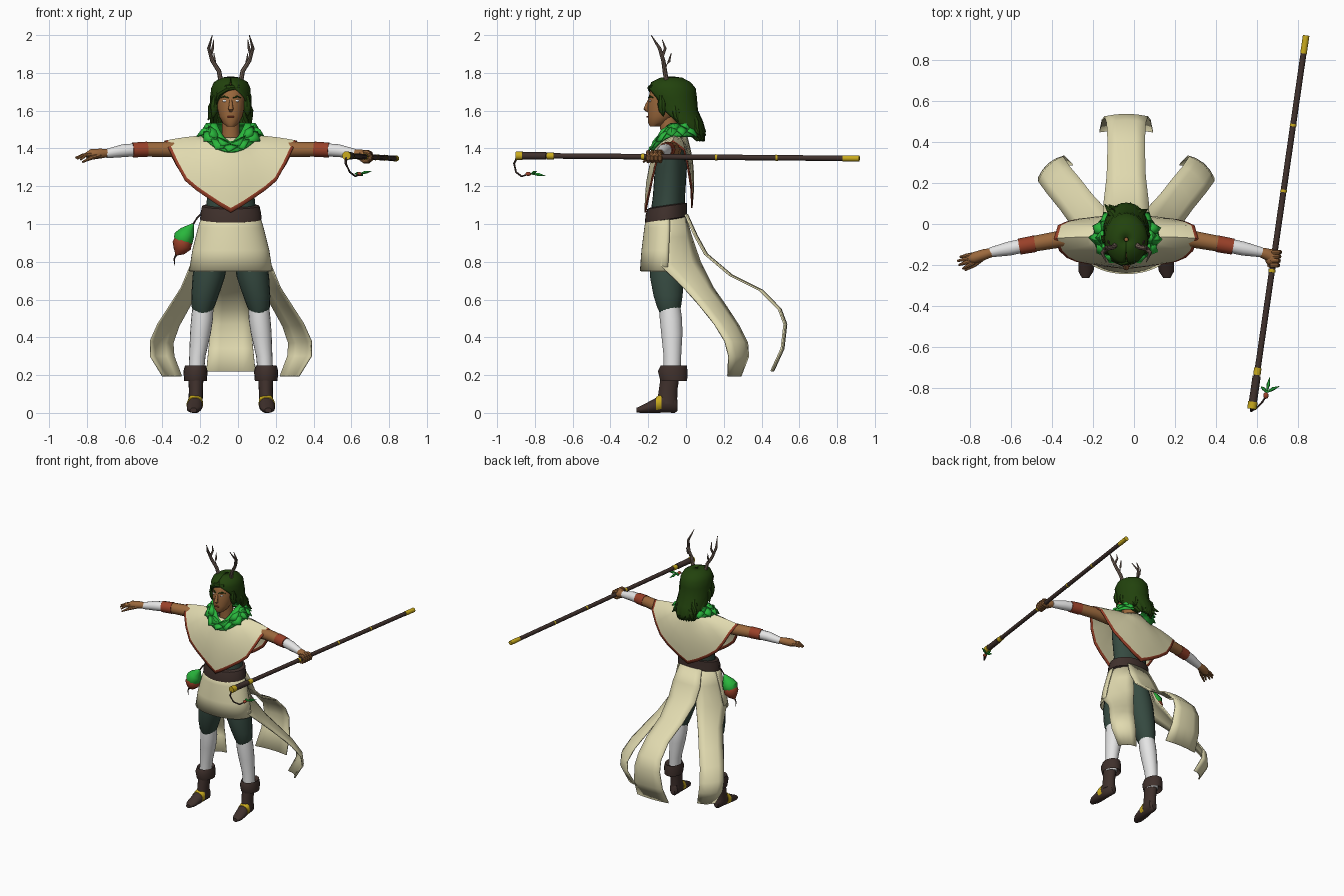
import bpy, bmesh, math, random
from mathutils import Vector
random.seed(4)
CX = -0.038   # symmetry plane of the figure; all coordinates below are relative to it

def material(name, c):
    m = bpy.data.materials.new(name)
    m.diffuse_color = (*c, 1)
    return m
SKIN = material("skin brown", (.33, .14, .046))
CREAM = material("cream cloth", (.75, .70, .43))
HAIR = material("dark hair green", (.016, .055, .004))
LEAF = material("leaf green", (.022, .47, .045))
RED = material("rust red", (.32, .052, .022))
PINE = material("pine green", (.036, .068, .052))
BROWN = material("dark brown", (.05, .03, .025))
WHITE = material("white wrap", (.78, .78, .78))
GOLD = material("gold", (.58, .40, .012))
HORN = material("antler brown", (.19, .135, .105))

def finish(bm, name, mats, mirror=False, thick=0):
    bmesh.ops.recalc_face_normals(bm, faces=bm.faces)
    me = bpy.data.meshes.new(name)
    bm.to_mesh(me); bm.free()
    for m in mats:
        me.materials.append(m)
    ob = bpy.data.objects.new(name, me)
    ob.location.x = CX
    bpy.context.collection.objects.link(ob)
    if thick:
        s = ob.modifiers.new("thickness", 'SOLIDIFY'); s.thickness = thick; s.offset = 0
    if mirror:
        ob.modifiers.new("mirror", 'MIRROR').use_axis[0] = True
    return ob

def grid(name, rows, mats, closed=False, cap=False, mirror=False, thick=0, rule=None):
    bm = bmesh.new()
    vs = [[bm.verts.new(p) for p in r] for r in rows]
    n = len(rows[0])
    for i in range(len(vs) - 1):
        for j in range(n if closed else n - 1):
            k = (j + 1) % n
            f = bm.faces.new((vs[i][j], vs[i][k], vs[i+1][k], vs[i+1][j]))
            if rule:
                f.material_index = rule(i, j)
    if cap:
        bm.faces.new(vs[0]); bm.faces.new(vs[-1])
    return finish(bm, name, mats, mirror, thick)

def loft(name, rings, mat, mirror=False, n=18, axis='z', cap=True, thick=0):
    """rings: (position on axis, centre a, centre b, radius a, radius b)"""
    rows = []
    for p, a, b, ra, rb in rings:
        ring = []
        for k in range(n):
            t = math.tau * k / n
            u, v = a + ra * math.cos(t), b + rb * math.sin(t)
            ring.append((u, v, p) if axis == 'z' else (u, p, v))
        rows.append(ring)
    return grid(name, rows, [mat], True, cap, mirror, thick)

def limb(name, pts, mat, mirror=False, n=12):
    """round tube through points (x, y, z, radius)"""
    P = [Vector(p[:3]) for p in pts]
    rows = []
    for i, p in enumerate(P):
        d = (P[min(i+1, len(P)-1)] - P[max(i-1, 0)]).normalized()
        up = Vector((0, 0, 1)) if abs(d.z) < .8 else Vector((0, 1, 0))
        a = d.cross(up).normalized(); b = d.cross(a)
        rows.append([p + pts[i][3] * (a * math.cos(math.tau*k/n) + b * math.sin(math.tau*k/n)) for k in range(n)])
    return grid(name, rows, [mat], True, True, mirror)

def ball(name, c, s, mat, mirror=False):
    bm = bmesh.new()
    bmesh.ops.create_uvsphere(bm, u_segments=14, v_segments=8, radius=1)
    for v in bm.verts:
        v.co = Vector((c[0] + v.co.x*s[0], c[1] + v.co.y*s[1], c[2] + v.co.z*s[2]))
    return finish(bm, name, [mat], mirror)

# Legs and boots
loft("trousers", [(.97, .07, -.1, .07, .08), (.83, .10, -.1, .088, .09), (.72, .117, -.1, .086, .092),
     (.62, .137, -.095, .072, .078), (.56, .147, -.09, .06, .064), (.53, .149, -.09, .045, .05)], PINE, True)
loft("shin_wrap", [(.57, .147, -.085, .055, .055), (.5, .152, -.08, .058, .06), (.42, .161, -.075, .055, .057),
     (.3, .177, -.072, .043, .047), (.18, .185, -.075, .04, .045)], WHITE, True)
loft("boot_shaft", [(.22, .185, -.08, .042, .05), (.12, .185, -.095, .037, .05), (.05, .187, -.1, .038, .054)], BROWN, True)
loft("boot_cuff", [(.205, .187, -.072, .042, .05), (.17, .187, -.065, .06, .072), (.22, .187, -.07, .064, .08),
     (.25, .187, -.065, .056, .07), (.235, .187, -.07, .04, .045)], BROWN, True)
loft("boot_foot", [(-.045, .183, .04, .018, .03), (-.058, .183, .046, .032, .046), (-.12, .187, .053, .038, .053),
     (-.17, .191, .037, .042, .037), (-.23, .196, .021, .037, .021), (-.262, .198, .014, .018, .013)], BROWN, True, axis='y')
loft("boot_band", [(-.13, .188, .053, .041, .05), (-.16, .191, .043, .044, .04)], GOLD, True, axis='y')

# Torso and belt
loft("torso", [(1.0, 0, -.1, .14, .095), (1.15, 0, -.09, .125, .085), (1.3, 0, -.08, .155, .085),
     (1.4, 0, -.07, .17, .065), (1.45, 0, -.07, .07, .055)], PINE, n=24)
belt = loft("belt", [(1.02, 0, -.105, .15, .10), (1.025, 0, -.105, .163, .112), (1.06, 0, -.105, .160, .110),
     (1.095, 0, -.1, .152, .105), (1.10, 0, -.1, .13, .09)], BROWN, n=28)
for v in belt.data.vertices:
    v.co.z += .15 * (v.co.y + .1)

# Skirt front and the three tails
rows = []
for z, cy, rx, ry in [(1.05, -.105, .148, .10), (.98, -.105, .17, .112), (.86, -.112, .20, .12), (.75, -.118, .217, .122)]:
    rows.append([(rx * math.sin(a), cy - ry * math.cos(a), z) for a in [math.radians(-100 + 200*k/24) for k in range(25)]])
grid("skirt_front", rows, [CREAM], thick=.008)

def strip(name, edges, mirror=False, bulge=.02):
    rows = []
    for A, B in edges:
        A, B = Vector(A), Vector(B)
        out = Vector((0, 0, 1)).cross(B - A).normalized()
        rows.append([A.lerp(B, t) + out * bulge * 4*t*(1-t) for t in (0, .25, .5, .75, 1)])
    grid(name, rows, [CREAM], mirror=mirror, thick=.009)
strip("side_tail", [((.03, -.005, 1.05), (.143, -.10, 1.05)), ((.07, .03, .93), (.181, -.125, .93)),
    ((.10, .075, .80), (.212, -.135, .78)), ((.165, .145, .66), (.262, -.01, .66)), ((.22, .215, .56), (.32, .07, .57)),
    ((.275, .28, .46), (.385, .15, .47)), ((.305, .325, .37), (.425, .205, .38)),
    ((.30, .33, .30), (.425, .225, .30)), ((.26, .29, .195), (.36, .22, .195))], True)
strip("centre_tail", [((w, y, z), (-w, y, z)) for w, y, z in [(.09, -.005, 1.05), (.112, .045, .94), (.11, .1, .84), (.095, .23, .73),
    (.09, .39, .65), (.095, .49, .55), (.105, .52, .47), (.118, .505, .34), (.13, .45, .22)]], bulge=-.012)

# Poncho with a red hem
hem = [(0, -.215, 1.06), (.06, -.208, 1.095), (.12, -.20, 1.135), (.185, -.19, 1.18), (.243, -.18, 1.23), (.29, -.16, 1.315),
       (.325, -.128, 1.39), (.35, -.07, 1.437), (.332, -.01, 1.39), (.29, .008, 1.31), (.24, .02, 1.235), (.17, .028, 1.18), (.08, .03, 1.125), (0, .03, 1.085)]
hem += [(-x, y, z) for x, y, z in hem[-2:0:-1]]
rows = []
N = len(hem)
for t in (0, .2, .4, .6, .8, .94, 1):
    row = []
    for k, h in enumerate(hem):
        a = math.pi * k / (N / 2)
        neck = Vector((.085 * math.sin(a), -.07 - .07 * math.cos(a), 1.465 - .01 * math.cos(a)))
        p = neck.lerp(Vector(h), t)
        b = .022 * math.sin(math.pi * t)
        p += Vector((0, -b * math.cos(a), b * .3))
        row.append(p)
    rows.append(row)
grid("poncho", rows, [CREAM, RED], True, thick=.009, rule=lambda i, j: int(i == 5))

# Leaf collar: base ring and layered broad leaves
def collar(a, t):
    f = max(0, math.cos(a)) ** 2
    p_in = Vector((.075 * math.sin(a), -.07 - .075 * math.cos(a), 1.53 - .095 * f))
    p_out = Vector((.155 * math.sin(a), -.06 - .125 * math.cos(a), 1.465 - .085 * f))
    return p_in.lerp(p_out, t) + Vector((0, 0, .022 * math.sin(math.pi * min(t, 1)) * (1 - .6 * f)))
grid("collar_base", [[collar(math.tau*k/32, t) for k in range(32)] for t in (0, .3, .6, 1)], [LEAF], True, thick=.012)
bm = bmesh.new()
for r, (t0, t1, m) in enumerate([(.4, 1.12, 13), (.1, .8, 10)]):
    for k in range(m):
        a = math.tau * (k + .5 * (r % 2)) / m
        w = 3.3 / m + random.uniform(0, .08)
        j = random.uniform(-.1, .1)
        up = Vector((.012 * math.sin(a), -.012 * math.cos(a), .012))
        base, tip = collar(a, t0), collar(a + j, t1 + random.uniform(-.03, .12)) + up * .8
        mid = collar(a, t0*.4 + t1*.6) + up * 1.1
        L, R = collar(a - w, t0*.4 + t1*.6) + up * .6, collar(a + w, t0*.4 + t1*.6) + up * .6
        b, t, c, l, q = [bm.verts.new(p) for p in (base, tip, mid, L, R)]
        for f in ((b, c, l), (l, c, t), (b, q, c), (c, q, t)):
            bm.faces.new(f)
finish(bm, "collar_leaves", [LEAF], thick=.006)

# Head and face
limb("neck", [(0, -.075, 1.40, .06), (0, -.085, 1.48, .047), (0, -.10, 1.57, .046)], SKIN)
loft("head", [(1.517, 0, -.165, .022, .026), (1.535, 0, -.15, .043, .05), (1.57, 0, -.13, .062, .072), (1.61, 0, -.118, .071, .085),
     (1.66, 0, -.112, .076, .088), (1.71, 0, -.106, .073, .083), (1.75, 0, -.1, .05, .06)], SKIN, n=24)
limb("nose", [(0, -.194, 1.66, .006), (0, -.207, 1.625, .011), (0, -.212, 1.61, .014), (0, -.2, 1.598, .009)], SKIN)
ball("eye", (.03, -.189, 1.652), (.015, .006, .0065), WHITE, True)
limb("eyebrow", [(.012, -.199, 1.668, .003), (.035, -.189, 1.676, .005), (.054, -.173, 1.668, .002)], HAIR, True, 6)
ball("mouth", (0, -.203, 1.568), (.021, .007, .005), RED)
ball("ear", (.077, -.09, 1.63), (.01, .02, .03), SKIN, True)

# Hair: shell open at the face, plus pointed locks
rows = []
for z, cy, rx, ry, a0 in [(1.772, -.075, .01, .01, 0), (1.766, -.078, .05, .055, 0), (1.745, -.08, .083, .098, 2), (1.715, -.075, .096, .118, 14),
        (1.67, -.068, .10, .115, 44), (1.6, -.055, .10, .108, 60), (1.54, -.025, .102, .105, 80), (1.49, .005, .092, .09, 95), (1.455, .02, .07, .07, 115)]:
    row = []
    for k in range(31):
        a = math.radians(a0 + (360 - 2*a0) * k / 30)
        w = 1 + (.015 if k % 2 else -.01) * (z < 1.7)
        row.append((rx * w * math.sin(a), cy - ry * w * math.cos(a), z - .008 * (k % 3) * (z < 1.5)))
    rows.append(row)
grid("hair_shell", rows, [HAIR], thick=.018)
for x, y, z, dx, dy, dz in [(-.084, -.13, 1.68, -.012, .01, -.12), (.084, -.13, 1.68, .005, .01, -.11), (-.09, -.08, 1.66, -.028, .02, -.11),
        (.09, -.06, 1.64, .018, .02, -.10), (-.05, .03, 1.6, -.05, .06, -.11), (.05, .04, 1.58, .05, .03, -.11), (0, .05, 1.58, .02, .05, -.11), (-.03, .05, 1.57, -.05, .04, -.11)]:
    limb("hair_lock", [(x, y, z, .012), (x + dx*.3, y + dy*.3, z + dz*.4, .024), (x + dx*.5, y + dy*.5, z + dz*.75, .018),
         (x + dx*1.1, y + dy*1.1, z + dz, .002)], HAIR, n=8)
limb("fringe", [(.045, -.175, 1.725, .012), (-.02, -.187, 1.72, .018), (-.06, -.168, 1.69, .018), (-.078, -.14, 1.63, .004)], HAIR, n=8)

# Antlers
limb("antler", [(.05, -.10, 1.74, .013), (.063, -.112, 1.81, .012), (.098, -.12, 1.865, .011), (.117, -.14, 1.93, .009), (.098, -.185, 2.0, .002)], HORN, True, 8)
limb("antler_tine_inner", [(.108, -.125, 1.89, .009), (.096, -.11, 1.93, .007), (.09, -.125, 1.975, .002)], HORN, True, 8)
limb("antler_tine_back", [(.075, -.112, 1.83, .01), (.085, -.09, 1.86, .007), (.09, -.078, 1.905, .002)], HORN, True, 8)

# Arms
limb("upper_arm", [(.16, -.065, 1.39, .042), (.33, -.075, 1.395, .041), (.46, -.098, 1.395, .038)], SKIN, True)
limb("arm_band", [(.443, -.096, 1.395, .041), (.52, -.11, 1.392, .039)], RED, True)
limb("forearm_wrap", [(.515, -.108, 1.392, .034), (.57, -.12, 1.388, .034), (.66, -.138, 1.372, .024)], WHITE, True)

# Open hand
limb("open_palm", [(-.64, -.135, 1.376, .02), (-.69, -.148, 1.373, .026), (-.74, -.165, 1.368, .028), (-.765, -.17, 1.362, .016)], SKIN)
for y0, tx, ty, tz in [(-.148, -.81, -.16, 1.355), (-.162, -.822, -.18, 1.35), (-.175, -.815, -.20, 1.345), (-.187, -.795, -.218, 1.34)]:
    limb("finger", [(-.74, y0, 1.366, .011), ((tx - .745)/2, (ty + y0)/2, 1.364, .010), (tx, ty, tz, .005)], SKIN, n=8)
limb("open_thumb", [(-.69, -.16, 1.365, .013), (-.74, -.20, 1.35, .011), (-.785, -.225, 1.328, .005)], SKIN, n=8)

# Staff
END, TIP = Vector((.612, -.90, 1.362)), Vector((.876, .918, 1.347))
def rod(name, y0, y1, r, mat):
    a, b = [END.lerp(TIP, (y - END.y) / (TIP.y - END.y)) for y in (y0, y1)]
    limb(name, [(*a, r), (*b, r)], mat)
rod("staff_shaft", -.89, .86, .0145, BROWN)
rod("staff_grip", -.87, -.74, .020, BROWN)
for y0, y1, r in [(-.9, -.865, .023), (-.735, -.70, .018), (-.235, -.22, .017), (.155, .167, .016), (.475, .487, .016), (.83, .918, .016)]:
    rod("staff_gold", y0, y1, r, GOLD)

# Gripping hand
limb("grip_wrist", [(.65, -.137, 1.374, .022), (.68, -.145, 1.368, .028), (.70, -.155, 1.362, .03)], SKIN)
ball("fist", (.708, -.163, 1.362), (.034, .042, .028), SKIN)
for i in range(4):
    y = -.2 + i * .021
    c = END.lerp(TIP, (y - END.y) / (TIP.y - END.y))
    limb("grip_finger", [(c.x + .025*math.cos(a), y, c.z + .025*math.sin(a), .0115) for a in [math.radians(120 - 38*k) for k in range(8)]], SKIN, n=8)

# Sprig hanging from the staff end
limb("sprig_stem", [(.612, -.89, 1.36, .008), (.608, -.91, 1.32, .006), (.63, -.9, 1.275, .005), (.66, -.87, 1.252, .005), (.68, -.84, 1.262, .004)], BROWN, n=6)
ball("berry", (.68, -.835, 1.265), (.013, .016, .011), RED)
for tx, ty, tz in [(.745, -.79, 1.28), (.70, -.745, 1.255), (.655, -.79, 1.265)]:
    m = Vector((.684, -.815, 1.268)).lerp(Vector((tx, ty, tz)), .5)
    limb("sprig_leaf", [(.684, -.82, 1.266, .003), (*m, .009), (tx, ty, tz, .001)], LEAF, n=6)

# Acorn-like pouch at the hip
limb("pouch", [(-.29, -.12, .835, .004), (-.275, -.12, .856, .032), (-.26, -.12, .885, .052), (-.25, -.12, .915, .048), (-.24, -.12, .94, .03)], RED, n=14)
limb("pouch_cap", [(-.262, -.12, .905, .046), (-.25, -.12, .925, .055), (-.23, -.12, .955, .042), (-.2, -.12, 1.0, .006)], LEAF, n=10)
limb("pouch_root", [(-.288, -.12, .84, .006), (-.3, -.12, .815, .004), (-.297, -.12, .78, .001)], BROWN, n=6)
limb("pouch_cord", [(-.205, -.12, .99, .005), (-.18, -.115, 1.03, .005), (-.15, -.11, 1.06, .005)], BROWN, n=6)

# Smooth shading with sharp edges kept
for ob in bpy.context.scene.objects:
    ob.select_set(True)
    bpy.context.view_layer.objects.active = ob
bpy.ops.object.shade_smooth_by_angle(angle=math.radians(40))
